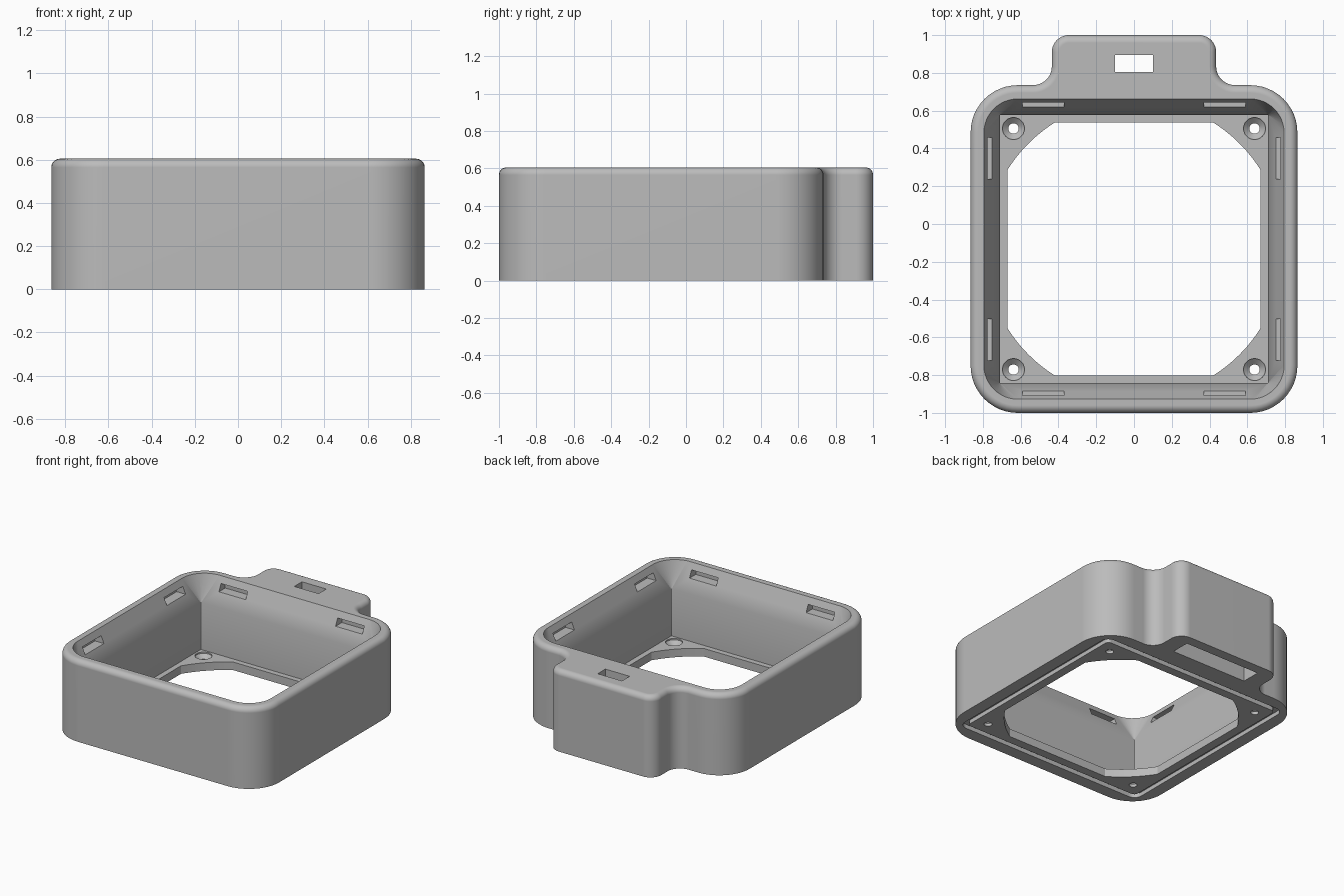
import bpy, bmesh, math
from mathutils import Vector

old = bpy.data.objects.get("Cube")
if old:
    bpy.data.objects.remove(old, do_unlink=True)

CY = -0.1325          # centre of the square frame in y
HEIGHT = 0.605
FILLET = 0.04

grey = bpy.data.materials.new("plain grey")
grey.use_nodes = True
colour = (0.5, 0.5, 0.5, 1)
grey.diffuse_color = colour
grey.node_tree.nodes["Principled BSDF"].inputs["Base Color"].default_value = colour


def arc(cx, cy, r, start, end, n=12):
    angles = [math.radians(start + (end - start) * i / n) for i in range(n + 1)]
    return [(cx + r * math.cos(a), cy + r * math.sin(a)) for a in angles]


def rounded_square(half, r, cx=0, cy=CY):
    pts = []
    for sx, sy, a in ((1, 1, 0), (-1, 1, 90), (-1, -1, 180), (1, -1, 270)):
        pts += arc(cx + sx * (half - r), cy + sy * (half - r), r, a, a + 90)
    return pts


def body_outline(inset):
    """Right half of the rounded frame with its rear tab, then mirrored."""
    right = arc(0.615, -0.75, 0.25 - inset, -90, 0)
    right += arc(0.615, 0.485, 0.25 - inset, 0, 90)
    right += arc(0.535, 0.835, 0.10 + inset, 270, 180)
    right += arc(0.345, 0.91, 0.09 - inset, 0, 90)
    return right + [(-x, y) for x, y in reversed(right)]


def loft(name, sections):
    """Closed solid through matching outlines at rising heights."""
    bm = bmesh.new()
    rings = [[bm.verts.new((x, y, z)) for x, y in pts] for pts, z in sections]
    n = len(rings[0])
    for low, high in zip(rings, rings[1:]):
        for i in range(n):
            j = (i + 1) % n
            bm.faces.new((low[i], low[j], high[j], high[i]))
    bm.faces.new(list(reversed(rings[0])))
    bm.faces.new(rings[-1])
    bmesh.ops.recalc_face_normals(bm, faces=bm.faces)
    mesh = bpy.data.meshes.new(name)
    bm.to_mesh(mesh)
    bm.free()
    mesh.materials.append(grey)
    obj = bpy.data.objects.new(name, mesh)
    bpy.context.collection.objects.link(obj)
    return obj


def prism(name, pts, z0, z1):
    return loft(name, [(pts, z0), (pts, z1)])


def box(name, x0, x1, y0, y1, z0, z1):
    return prism(name, [(x0, y0), (x1, y0), (x1, y1), (x0, y1)], z0, z1)


def circle(cx, cy, r, n=32):
    return arc(cx, cy, r, 0, 360, n)[:-1]


def cut(target, cutter):
    cutter.hide_render = True
    bpy.context.view_layer.objects.active = target
    mod = target.modifiers.new("cut", "BOOLEAN")
    mod.operation = "DIFFERENCE"
    mod.solver = "EXACT"
    mod.object = cutter
    bpy.ops.object.modifier_apply(modifier=mod.name)
    bpy.data.objects.remove(cutter, do_unlink=True)


# Outer shell with a rounded upper edge
sections = [(body_outline(0), 0)]
for i in range(9):
    a = math.pi / 2 * i / 8
    sections.append((body_outline(FILLET * (1 - math.cos(a))),
                     HEIGHT - FILLET + FILLET * math.sin(a)))
housing = loft("housing", sections)

# Square well that flares into a rounded mouth
square, mouth = rounded_square(0.71, 0.003), rounded_square(0.795, 0.18)
cut(housing, loft("well", [(square, 0.06), (square, 0.41),
                           (mouth, HEIGHT), (mouth, 0.7)]))

# Floor opening: a square clipped by a circle
opening = []
swing = math.degrees(math.acos(0.67 / 0.79))
for quarter in range(4):
    opening += arc(0, CY, 0.79, quarter * 90 + swing, quarter * 90 + 90 - swing)
cut(housing, prism("opening", opening, -0.1, 0.2))

# Countersunk screw holes
for sx in (-1, 1):
    for sy in (-1, 1):
        x, y = sx * 0.638, CY + sy * 0.638
        cut(housing, loft("screw_hole", [
            (circle(x, y, 0.027), -0.1), (circle(x, y, 0.027), 0.022),
            (circle(x, y, 0.058), 0.05), (circle(x, y, 0.058), 0.1)]))

# Clip slots, two in each wall of the flared mouth
for side in range(4):
    turn = math.radians(side * 90)
    for along in (-0.48, 0.48):
        corners = [(0.70, along - 0.11), (0.825, along - 0.11),
                   (0.825, along + 0.11), (0.70, along + 0.11)]
        pts = [(x * math.cos(turn) - y * math.sin(turn),
                x * math.sin(turn) + y * math.cos(turn) + CY) for x, y in corners]
        cut(housing, prism("clip_slot", pts, 0.505, 0.558))

# Seal groove around the underside
groove = prism("seal_groove", rounded_square(0.775, 0.06), -0.05, 0.03)
cut(groove, prism("groove_core", rounded_square(0.735, 0.03), -0.2, 0.2))
cut(housing, groove)

# Rear tab: pocket from below and a window through the top
cut(housing, box("tab_pocket", -0.31, 0.31, 0.785, 0.925, -0.1, 0.53))
cut(housing, box("tab_window", -0.1, 0.1, 0.805, 0.895, 0.4, 0.8))

# Smooth the curves, keep the creases
bpy.ops.object.select_all(action="DESELECT")
housing.select_set(True)
bpy.context.view_layer.objects.active = housing
bpy.ops.object.shade_smooth_by_angle(angle=math.radians(25))
weighted = housing.modifiers.new("weighted normals", "WEIGHTED_NORMAL")
weighted.keep_sharp = True
